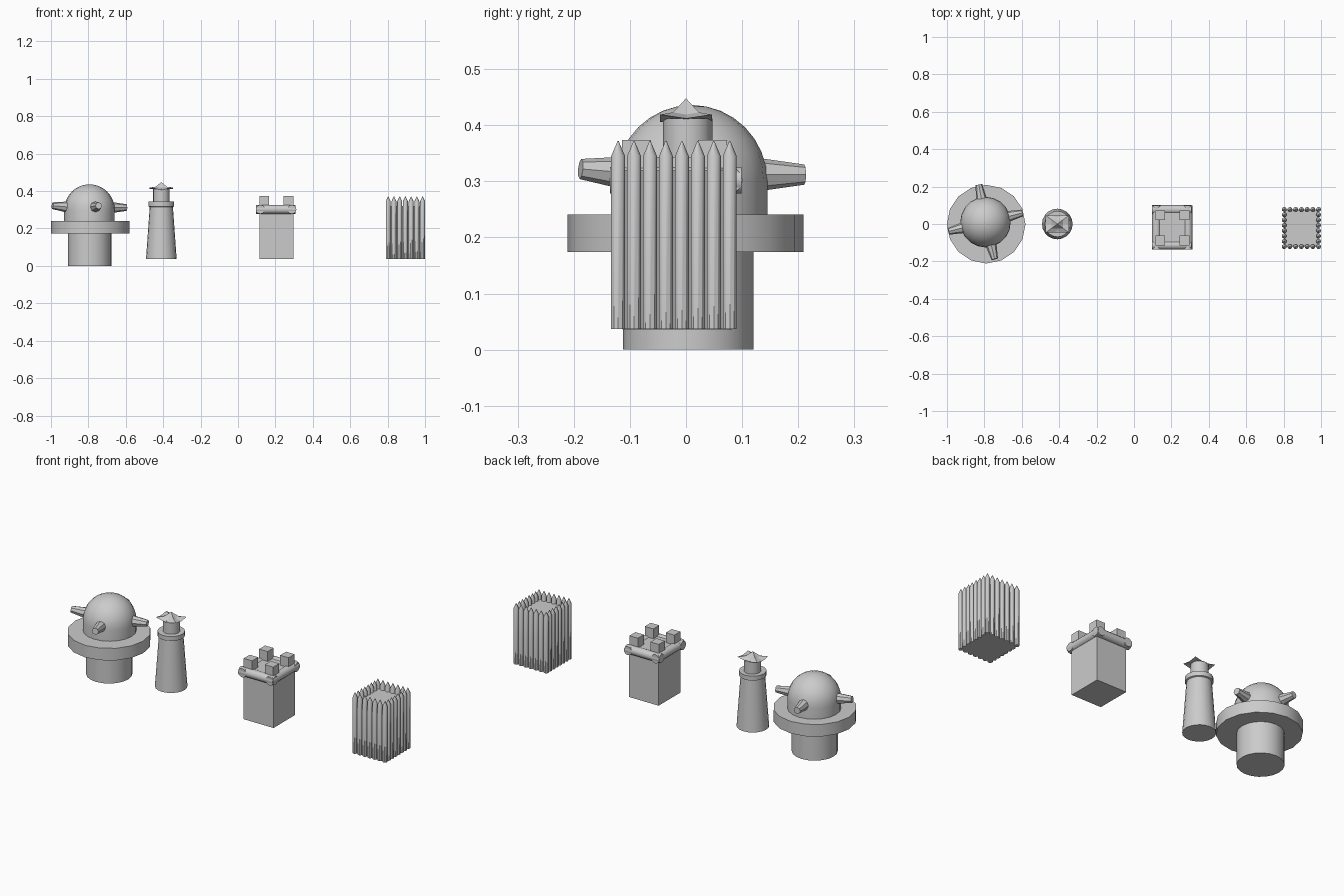
import bpy, math
from mathutils import Vector

if "Cube" in bpy.data.objects:
    bpy.data.objects.remove(bpy.data.objects["Cube"])


def finish(o, name, smooth=True):
    o.name = name
    if smooth:
        bpy.ops.object.shade_smooth_by_angle(angle=math.radians(35))
    return o


def lathe(name, x, y, profile, n):
    # capped solid of revolution from (radius, z) points
    verts, faces = [], []
    for r, z in profile:
        for i in range(n):
            a = 2 * math.pi * i / n
            verts.append((r * math.cos(a), r * math.sin(a), z))
    for k in range(len(profile) - 1):
        for i in range(n):
            j = (i + 1) % n
            faces.append((k*n + i, k*n + j, k*n + n + j, k*n + n + i))
    faces.append(tuple(reversed(range(n))))
    faces.append(tuple(range(len(verts) - n, len(verts))))
    return mesh_object(name, verts, faces, (x, y, 0))


def mesh_object(name, verts, faces, loc=(0, 0, 0), smooth=True):
    me = bpy.data.meshes.new(name)
    me.from_pydata(verts, [], faces)
    o = bpy.data.objects.new(name, me)
    o.location = loc
    bpy.context.collection.objects.link(o)
    bpy.ops.object.select_all(action='DESELECT')
    o.select_set(True)
    bpy.context.view_layer.objects.active = o
    return finish(o, name, smooth)


def box(name, x0, x1, y0, y1, z0, z1):
    bpy.ops.mesh.primitive_cube_add(size=1, location=((x0+x1)/2, (y0+y1)/2, (z0+z1)/2))
    o = bpy.context.object
    o.scale = (x1-x0, y1-y0, z1-z0)
    return finish(o, name, False)


def tube(name, a, b, r1, r2, n):
    # straight, optionally tapered cylinder from a to b
    a, b = Vector(a), Vector(b)
    bpy.ops.mesh.primitive_cone_add(vertices=n, radius1=r1, radius2=r2,
                                    depth=(b-a).length, location=(a+b)/2)
    o = bpy.context.object
    o.rotation_euler = (b-a).to_track_quat('Z', 'Y').to_euler()
    return finish(o, name)


# Domed gun tower
lathe("bunker_base", -0.793, 0.004, [(0.116, 0), (0.116, 0.19)], 20)
lathe("bunker_ring", -0.79, -0.001, [(0.21, 0.174), (0.21, 0.241)], 16)
dome = [(0.135, 0.23)]
for k in range(8):
    t = math.pi / 2 * k / 8
    dome.append((0.135 * math.cos(t), 0.3 + 0.136 * math.sin(t)))
dome.append((0.002, 0.436))
lathe("bunker_dome", -0.794, 0.01, dome, 20)
for i, deg in enumerate((14, 100, 194, 284)):
    c, s = math.cos(math.radians(deg)), math.sin(math.radians(deg))
    z = 0.312 if i < 2 else 0.322
    tube(f"gun_barrel_{i}", (-0.794 + 0.09*c, 0.01 + 0.09*s, 0.312),
         (-0.794 + 0.204*c, 0.01 + 0.204*s, z), 0.034, 0.018, 8)

# Slim watchtower
lathe("watchtower", -0.41, 0, [(0.082, 0.036), (0.062, 0.315), (0.069, 0.318),
                               (0.069, 0.343)], 20)
lathe("watchtower_turret", -0.41, 0.003, [(0.044, 0.33), (0.044, 0.412)], 16)

# Upswept pagoda roof: low edge midpoints, raised corners, peak
hx, hy = 0.062, 0.046
rim = [(-hx, -hy, .419), (0, -hy, .406), (hx, -hy, .419), (hx, 0, .412),
       (hx, hy, .419), (0, hy, .406), (-hx, hy, .419), (-hx, 0, .412)]
inner = [(x * .5, y * .5, .423 if i % 2 == 0 else .419) for i, (x, y, z) in enumerate(rim)]
verts = rim + inner + [(0, 0, .448), (0, 0, .408)]
faces = []
for i in range(8):
    j = (i + 1) % 8
    faces += [(i, j, 8 + j, 8 + i), (8 + i, 8 + j, 16), (j, i, 17)]
mesh_object("watchtower_roof", verts, faces, (-0.41, 0, 0), False)

# Stone keep with rounded rim and corner merlons
box("keep_body", 0.114, 0.297, -0.113, 0.077, 0.036, 0.319)
zr, r = 0.302, 0.024
X0, X1, Y0, Y1 = 0.12, 0.288, -0.113, 0.077
for i, y in enumerate((Y0, Y1)):
    tube(f"keep_rim_x_{i}", (X0 - .024, y, zr), (X1 + .02, y, zr), r, r, 12)
for i, x in enumerate((X0, X1)):
    tube(f"keep_rim_y_{i}", (x, Y0 - .022, zr), (x, Y1 + .022, zr), r, r, 12)
for i, x in enumerate((0.115, 0.244)):
    for j, y in enumerate((-0.114, 0.021)):
        box(f"keep_merlon_{i}{j}", x, x + .052, y, y + .052, 0.31, 0.374)

# Palisade of sharpened stakes around a solid core
sx0, sx1, sy0, sy1 = 0.803, 0.987, -0.121, 0.078
box("palisade_core", sx0, sx1, sy0, sy1, 0.037, 0.32)
nx, ny = 7, 8
spots = [(sx0 + (sx1-sx0) * i / (nx-1), y) for i in range(nx) for y in (sy0, sy1)]
spots += [(x, sy0 + (sy1-sy0) * i / (ny-1)) for i in range(1, ny-1) for x in (sx0, sx1)]
for i, (x, y) in enumerate(spots):
    lathe(f"stake_{i}", x, y, [(0.013, 0.037), (0.013, 0.345), (0.001, 0.372)], 10)
